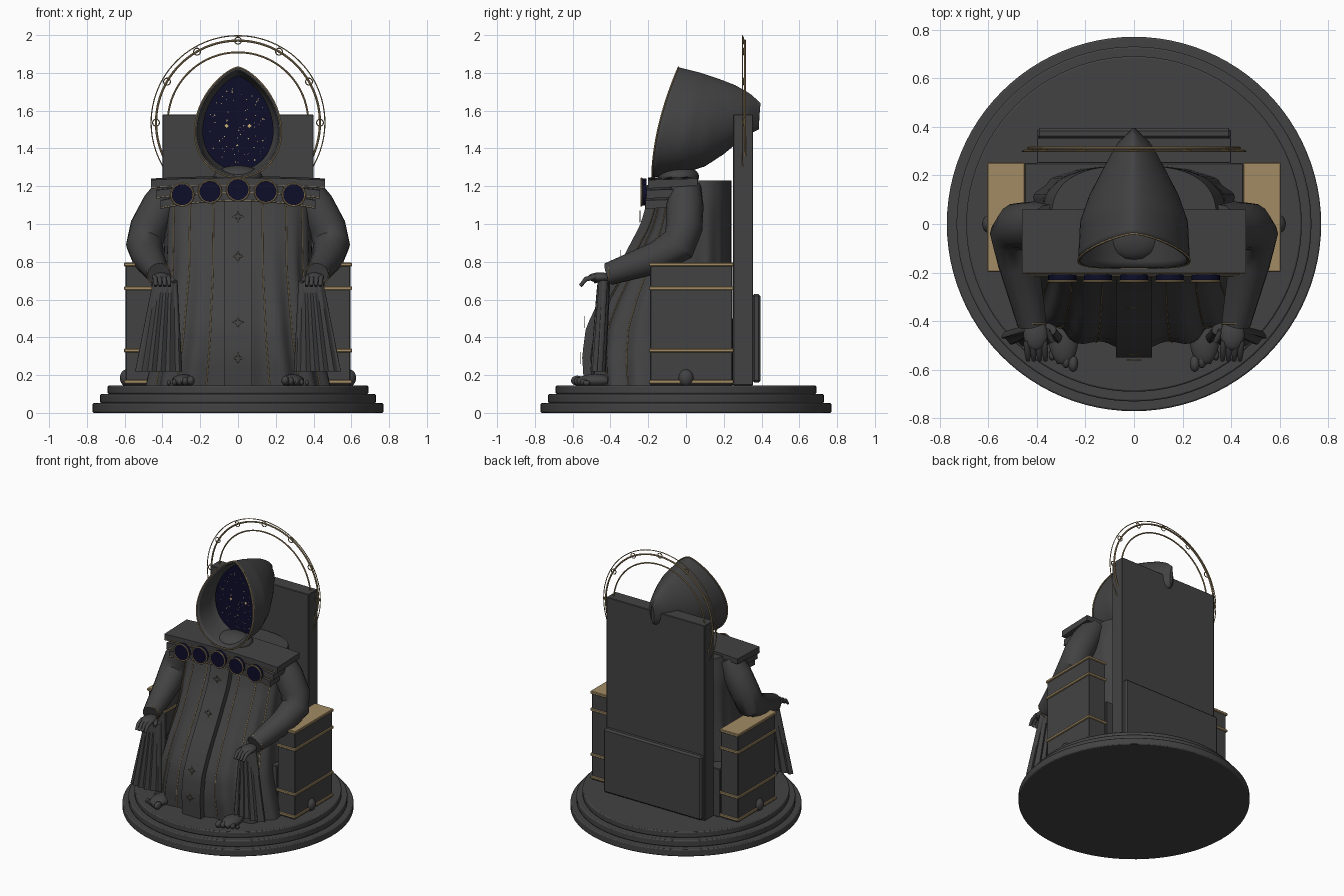
import bpy, bmesh, math, random
from math import sin, cos, pi
from mathutils import Vector

cube = bpy.data.objects.get("Cube")
if cube:
    bpy.data.objects.remove(cube, do_unlink=True)


def material(name, rgb):
    m = bpy.data.materials.new(name)
    m.use_nodes = True
    m.diffuse_color = (*rgb, 1)
    m.node_tree.nodes["Principled BSDF"].inputs["Base Color"].default_value = (*rgb, 1)
    return m


STONE = material("dark grey", (0.055, 0.055, 0.055))
GOLD = material("antique gold", (0.36, 0.26, 0.13))
NAVY = material("midnight navy", (0.004, 0.004, 0.022))
STAR = material("star gold", (0.6, 0.44, 0.18))


def finish(obj, name, mat, smooth=True):
    obj.name = name
    obj.data.materials.append(mat)
    if smooth:
        bpy.ops.object.select_all(action='DESELECT')
        obj.select_set(True)
        bpy.context.view_layer.objects.active = obj
        bpy.ops.object.shade_smooth_by_angle(angle=math.radians(40))
    return obj


def from_bmesh(bm, name, mat, smooth=True):
    bmesh.ops.recalc_face_normals(bm, faces=bm.faces)
    me = bpy.data.meshes.new(name)
    bm.to_mesh(me)
    bm.free()
    obj = bpy.data.objects.new(name, me)
    bpy.context.collection.objects.link(obj)
    return finish(obj, name, mat, smooth)


def loft(name, rings, mat, caps=(True, True)):
    bm = bmesh.new()
    rows = [[bm.verts.new(p) for p in r] for r in rings]
    n = len(rows[0])
    for a, b in zip(rows, rows[1:]):
        for i in range(n):
            bm.faces.new((a[i], a[(i + 1) % n], b[(i + 1) % n], b[i]))
    for row, cap in zip((rows[0], rows[-1]), caps):
        if cap:
            bm.faces.new(row)
    return from_bmesh(bm, name, mat)


def box(name, lo, hi, mat, bevel=0.004):
    lo, hi = Vector(lo), Vector(hi)
    bpy.ops.mesh.primitive_cube_add(size=1, location=(lo + hi) / 2)
    obj = bpy.context.object
    for v in obj.data.vertices:
        v.co = Vector(a * b for a, b in zip(v.co, hi - lo))
    if bevel:
        mod = obj.modifiers.new("bevel", 'BEVEL')
        mod.width = bevel
    return finish(obj, name, mat, False)


def wire(name, pts, r, mat, cyclic=False):
    cu = bpy.data.curves.new(name, 'CURVE')
    cu.dimensions = '3D'
    cu.bevel_depth, cu.bevel_resolution = r, 1
    sp = cu.splines.new('POLY')
    sp.points.add(len(pts) - 1)
    for q, p in zip(sp.points, pts):
        q.co = (*p, 1)
    sp.use_cyclic_u = cyclic
    obj = bpy.data.objects.new(name, cu)
    bpy.context.collection.objects.link(obj)
    obj.data.materials.append(mat)
    return obj


def tube(name, path, mat, n=16):
    # path: list of (x, y, z, radius)
    pts = [Vector(p[:3]) for p in path]
    rings = []
    for i, p in enumerate(pts):
        d = (pts[min(i + 1, len(pts) - 1)] - pts[max(i - 1, 0)]).normalized()
        u = d.cross(Vector((1, 0, 0))).normalized()
        v = d.cross(u)
        rings.append([p + path[i][3] * (u * cos(2 * pi * k / n) + v * sin(2 * pi * k / n)) for k in range(n)])
    return loft(name, rings, mat)


def ball(name, loc, scale, mat):
    bpy.ops.mesh.primitive_uv_sphere_add(segments=20, ring_count=12, radius=1, location=loc)
    bpy.context.object.scale = scale
    return finish(bpy.context.object, name, mat)


def ring(name, loc, major, minor, mat, segs=72):
    bpy.ops.mesh.primitive_torus_add(location=loc, rotation=(pi / 2, 0, 0), major_radius=major,
                                     minor_radius=minor, major_segments=segs, minor_segments=8)
    return finish(bpy.context.object, name, mat)


def lerp(keys, t):
    for a, b in zip(keys, keys[1:]):
        if t <= b[0]:
            f = max(0, (t - a[0]) / (b[0] - a[0]))
            return [p + (q - p) * f for p, q in zip(a[1:], b[1:])]
    return list(keys[-1][1:])


# Stepped round plinth
for i, (r, z0, z1) in enumerate([(0.77, 0, 0.052), (0.73, 0.052, 0.1), (0.69, 0.1, 0.145)]):
    bpy.ops.mesh.primitive_cylinder_add(vertices=96, radius=r, depth=z1 - z0, location=(0, 0, (z0 + z1) / 2))
    finish(bpy.context.object, f"plinth_step_{i + 1}", STONE)
    mod = bpy.context.object.modifiers.new("bevel", 'BEVEL')
    mod.width, mod.segments = 0.007, 2

# Throne
box("throne_back", (-0.4, 0.25, 0.145), (0.4, 0.355, 1.58), STONE)
box("throne_back_base", (-0.4, 0.35, 0.16), (0.4, 0.395, 0.63), STONE, 0.012)
box("throne_seat", (-0.45, -0.19, 0.145), (0.45, 0.25, 0.5), STONE)
for s, side in ((1, "left"), (-1, "right")):
    def pair(x0, x1):
        return sorted((s * x0, s * x1))
    a, b = pair(0.455, 0.595)
    box(f"{side}_armrest", (a, -0.19, 0.145), (b, 0.245, 0.78), STONE)
    a, b = pair(0.448, 0.604)
    for z in (0.165, 0.33, 0.66, 0.786):
        box(f"{side}_armrest_band", (a, -0.197, z - 0.01), (b, 0.252, z + 0.01), GOLD)
    ball(f"{side}_armrest_knob", (s * 0.59, 0, 0.185), (0.035, 0.04, 0.045), STONE)

# Robe body with soft folds
PANEL = [(0.145, -0.54), (0.3, -0.55), (0.45, -0.53), (0.6, -0.46), (0.8, -0.345), (1.0, -0.24), (1.14, -0.2)]
WIDTH = [(0.145, 0.5), (0.4, 0.44), (0.75, 0.39), (1.1, 0.38), (1.23, 0.34)]


def robe_point(t, z, grow=1.0):
    w, front = lerp(WIDTH, z)[0], -lerp(PANEL, z)[0] - 0.045
    fold = grow * (1 + 0.03 * (1.25 - z) * cos(16 * t))
    c, q = cos(t), sin(t)
    x = w * math.copysign(abs(c) ** 0.75, c) * fold
    y = math.copysign(abs(q) ** 0.7, q) * (front * fold if q < 0 else 0.24)
    return (x, y, z)


levels = [0.145 + 1.085 * i / 22 for i in range(23)]
loft("robe", [[robe_point(2 * pi * k / 128, z) for k in range(128)] for z in levels], STONE)
loft("robe_front_panel", [[(-0.075, y, z), (0.075, y, z), (0.075, y + 0.1, z), (-0.075, y + 0.1, z)]
                          for z in levels[:-2] for y in lerp(PANEL, z)], STONE)
for s in (1, -1):
    for a in (0.24, 0.62, 1.02):
        wire("robe_seam", [robe_point(-pi / 2 + s * a, z, 1.008) for z in levels[:-2]], 0.0028, GOLD)

# Outlined star ornaments down the panel
for z, y in ((1.04, -0.24), (0.83, -0.342), (0.48, -0.532), (0.29, -0.556)):
    pts = [((0.03, 0.012)[k % 2] * sin(k * pi / 4), y - 0.004, z + (0.03, 0.012)[k % 2] * cos(k * pi / 4))
           for k in range(8)]
    wire("panel_star", pts, 0.002, GOLD, True)

# Layered shoulder collar, drooping to the ends
for i, (w, y0, y1, z) in enumerate([(0.46, -0.2, 0.06, 1.245), (0.435, -0.21, 0.05, 1.205), (0.41, -0.215, 0.04, 1.165)]):
    rings = []
    for k in range(13):
        x = -w + 2 * w * k / 12
        d = z - (0.012 + 0.014 * i) * (x / w) ** 2
        rings.append([(x, y0, d - 0.045), (x, y1, d - 0.03), (x, y1, d + 0.008), (x, y0, d)])
    loft(f"collar_layer_{i + 1}", rings, STONE)
    wire("collar_trim", [Vector(r[0]) + Vector((0, -0.001, 0.006)) for r in rings], 0.002, GOLD)

# Medallions
for x, z in ((0, 1.182), (-0.148, 1.172), (0.148, 1.172), (-0.295, 1.155), (0.295, 1.155)):
    bpy.ops.mesh.primitive_cylinder_add(vertices=32, radius=0.058, depth=0.03, location=(x, -0.223, z),
                                        rotation=(pi / 2, 0, 0))
    finish(bpy.context.object, "medallion", NAVY)
    ring("medallion_rim", (x, -0.236, z), 0.059, 0.005, GOLD, 32)

# Arms, hands, hanging sleeves and feet
for s, side in ((1, "left"), (-1, "right")):
    def m(*p):
        return (s * p[0], *p[1:])
    tube(f"{side}_sleeve", [m(0.35, 0, 1.2, 0.08), m(0.41, -0.005, 1.1, 0.098), m(0.475, -0.01, 0.98, 0.098),
                            m(0.495, -0.04, 0.89, 0.098), m(0.475, -0.16, 0.82, 0.085),
                            m(0.42, -0.41, 0.735, 0.06)], STONE)
    wire(f"{side}_cuff", [m(0.42 + 0.062 * cos(k * pi / 12), -0.41, 0.735 + 0.062 * sin(k * pi / 12))
                          for k in range(24)], 0.003, GOLD, True)
    ball(f"{side}_hand", m(0.405, -0.455, 0.717), (0.05, 0.065, 0.027), STONE)
    for k in range(4):
        x = 0.37 + 0.024 * k
        tube(f"{side}_finger", [m(x, -0.48, 0.72, 0.014), m(x - 0.004, -0.53, 0.708, 0.013),
                                m(x - 0.006, -0.56, 0.672, 0.009)], STONE, 10)
    tube(f"{side}_thumb", [m(0.36, -0.44, 0.715, 0.015), m(0.335, -0.485, 0.695, 0.01)], STONE, 10)
    rings = []
    for i in range(13):
        f = i / 12
        cx, rx = 0.385 + 0.035 * f, 0.065 + 0.06 * f
        row = []
        for k in range(64):
            t = 2 * pi * k / 64
            x = cx + rx * cos(t)
            y = -0.435 - 0.03 * f + 0.032 * sin(t) + 0.009 * f ** 0.5 * sin((x - cx) / rx * 16)
            row.append(m(x, y, 0.7 - 0.48 * f))
        rings.append(row)
    loft(f"{side}_hanging_sleeve", rings, STONE)
    ball(f"{side}_foot", m(0.29, -0.48, 0.17), (0.06, 0.1, 0.035), STONE)
    for k in range(5):
        r = 0.026 - 0.003 * k
        ball(f"{side}_toe", m(0.25 + 0.029 * k, -0.575 + 0.012 * k, 0.145 + r), (r * 0.8, r * 1.3, r), STONE)

# Pointed hood sweeping to a tail at the back
HOOD = [(0, 1.83, 1.245, 0.23, -0.04, -0.18), (0.3, 1.80, 1.27, 0.222, 0.08, -0.01), (0.5, 1.77, 1.305, 0.185, 0.17, 0.1),
        (0.7, 1.735, 1.37, 0.135, 0.26, 0.2), (0.88, 1.69, 1.47, 0.075, 0.34, 0.32), (1, 1.64, 1.5, 0.012, 0.395, 0.385)]


def teardrop(top, bottom, w, y_top, y_bottom, n=48):
    pts = []
    for k in range(n):
        t = 2 * pi * k / n
        f = (1 - cos(t)) / 2
        x = math.copysign(w * 2.26 * f ** 0.5 * (1 - f) ** 0.7, sin(t)) if 0 < f < 1 else 0
        pts.append((x, y_bottom + (y_top - y_bottom) * f ** 1.8, bottom + (top - bottom) * f))
    return pts


hood = loft("hood", [teardrop(*lerp(HOOD, i / 20)) for i in range(21)], STONE, (False, True))
mod = hood.modifiers.new("thickness", 'SOLIDIFY')
mod.thickness = 0.012
wire("hood_trim", teardrop(*HOOD[0][1:]), 0.004, GOLD, True)
ball("neck", (0, -0.04, 1.25), (0.13, 0.11, 0.06), STONE)

# Dark starry face set deep in the hood
loft("face", [teardrop(1.785, 1.285, 0.188, y, y) for y in (0.006, 0.015)], NAVY)
random.seed(4)
bm = bmesh.new()
spots = [(-0.06, 1.52, 0.011), (0.06, 1.52, 0.011)]
while len(spots) < 75:
    x, z = random.uniform(-0.16, 0.16), random.uniform(1.31, 1.74)
    if (x / 0.16) ** 2 + ((z - 1.51) / 0.22) ** 2 < 1:
        spots.append((x, z, random.uniform(0.002, 0.0045)))
for x, z, r in spots:
    bm.faces.new([bm.verts.new((x + r * sin(k * pi / 2), 0.003, z + r * cos(k * pi / 2))) for k in range(4)])
from_bmesh(bm, "face_stars", STAR, False)

# Halo rings with small loops
for r, t, y in ((0.46, 0.003, 0.3), (0.434, 0.006, 0.312), (0.372, 0.005, 0.312)):
    ring("halo_ring", (0, y, 1.537), r, t, GOLD, 96)
for k in range(12):
    t = k * pi / 6
    ring("halo_loop", (0.434 * cos(t), 0.303, 1.537 + 0.434 * sin(t)), 0.018, 0.003, GOLD, 20)
